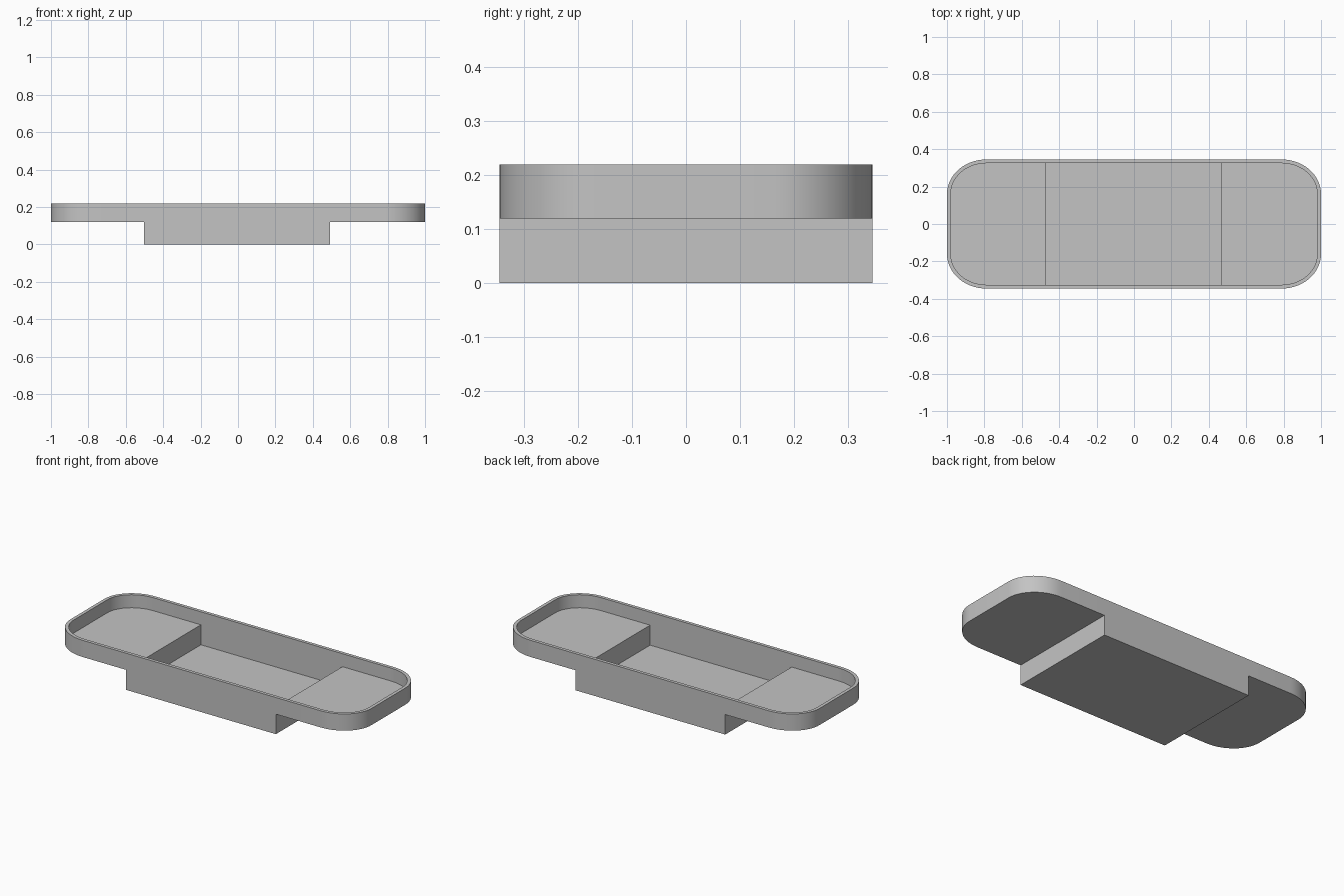
import bpy
import bmesh
from math import sin, cos, pi, radians

if "Cube" in bpy.data.objects:
    bpy.data.objects.remove(bpy.data.objects["Cube"], do_unlink=True)

HALF_X, HALF_Y, WALL = 1.0, 0.345, 0.02
CORNER_X, CORNER_Y = 0.21, 0.185
STEPS = 14

grey = bpy.data.materials.new("plain grey")
grey.use_nodes = True
colour = (0.55, 0.55, 0.55, 1)
grey.diffuse_color = colour
grey.node_tree.nodes["Principled BSDF"].inputs["Base Color"].default_value = colour


def rounded_end(side, inset, split_x):
    """Counter-clockwise outline of one end, from split line to split line."""
    hx, hy = HALF_X - inset, HALF_Y - inset
    rx, ry = CORNER_X - inset, CORNER_Y - inset
    points = [(split_x, -side * hy)]
    for sy in (-1, 1):
        for i in range(STEPS + 1):
            a = (i / STEPS + (sy - 1) / 2) * pi / 2
            points.append((side * (hx - rx + rx * cos(a)),
                           side * (sy * (hy - ry) + ry * sin(a))))
    points.append((split_x, side * hy))
    return points


def skin(bm, inset, left_x, right_x, low, mid, top):
    """One stepped skin: shallow rounded ends and a deep middle."""
    ends = [rounded_end(1, inset, right_x), rounded_end(-1, inset, left_x)]
    rim, mids, lows = [], [], []
    for outline in ends:
        rim += [bm.verts.new((x, y, top)) for x, y in outline]
        mids.append([bm.verts.new((x, y, mid)) for x, y in outline])
        lows += [bm.verts.new((*outline[k], low)) for k in (0, -1)]
    # Side wall all round, and a flat ledge at each end
    ring = mids[0] + mids[1]
    n = len(ring)
    for i in range(n):
        j = (i + 1) % n
        bm.faces.new((ring[i], ring[j], rim[j], rim[i]))
    for ledge in mids:
        bm.faces.new(ledge)
    # Deep middle: four walls and a floor
    upper = [mids[0][0], mids[0][-1], mids[1][0], mids[1][-1]]
    for i in range(4):
        j = (i + 1) % 4
        bm.faces.new((lows[i], lows[j], upper[j], upper[i]))
    bm.faces.new(lows)
    return rim


# Tray with raised ends and a deep central well
bm = bmesh.new()
outer = skin(bm, 0, -0.502, 0.493, 0, 0.12, 0.22)
inner = skin(bm, WALL, -0.474, 0.466, 0.022, 0.142, 0.22)
for i in range(len(outer)):
    j = (i + 1) % len(outer)
    bm.faces.new((outer[i], outer[j], inner[j], inner[i]))
bmesh.ops.recalc_face_normals(bm, faces=bm.faces[:])

mesh = bpy.data.meshes.new("stepped_tray")
bm.to_mesh(mesh)
bm.free()
mesh.materials.append(grey)
tray = bpy.data.objects.new("stepped_tray", mesh)
bpy.context.collection.objects.link(tray)
bpy.ops.object.select_all(action="DESELECT")
tray.select_set(True)
bpy.context.view_layer.objects.active = tray
bpy.ops.object.shade_smooth_by_angle(angle=radians(30))
